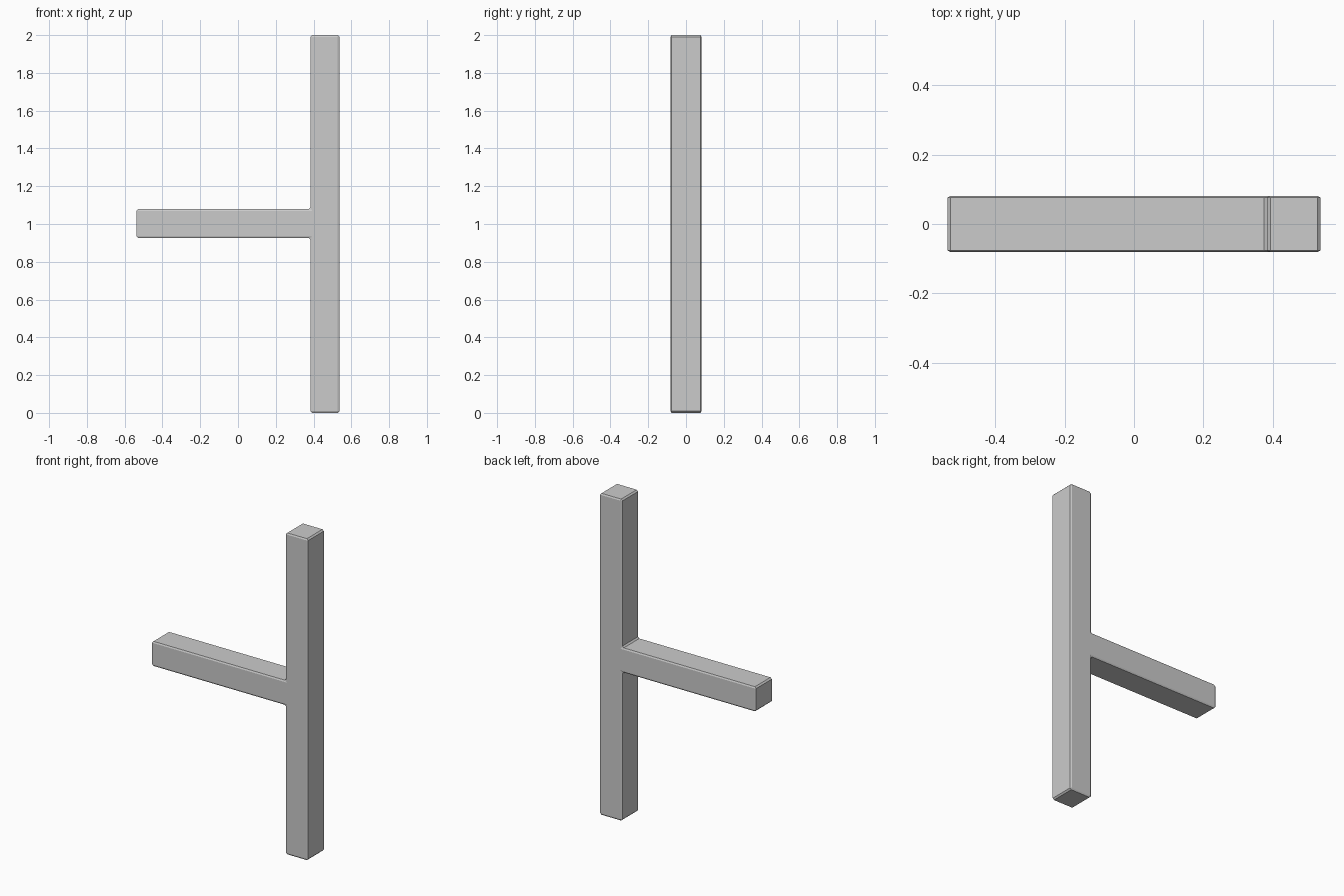
import bpy, bmesh

if "Cube" in bpy.data.objects:
    bpy.data.objects.remove(bpy.data.objects["Cube"])

HALF_X = 0.537      # half of the overall width
POST_X = 0.384      # inner side of the upright
ARM_Z = (0.926, 1.079)
HALF_Y = 0.081
SQUASH = 0.5        # makes the edge bevel narrower along y

# Sideways T outline in the x-z plane
outline = [
    (POST_X, 0), (HALF_X, 0), (HALF_X, 2), (POST_X, 2),
    (POST_X, ARM_Z[1]), (-HALF_X, ARM_Z[1]),
    (-HALF_X, ARM_Z[0]), (POST_X, ARM_Z[0]),
]

# Extrude the outline through the depth
bm = bmesh.new()
depth = HALF_Y / SQUASH
face = bm.faces.new([bm.verts.new((x, -depth, z)) for x, z in outline])
ext = bmesh.ops.extrude_face_region(bm, geom=[face], use_keep_orig=True)
verts = [g for g in ext["geom"] if isinstance(g, bmesh.types.BMVert)]
bmesh.ops.translate(bm, verts=verts, vec=(0, 2 * depth, 0))
bmesh.ops.recalc_face_normals(bm, faces=bm.faces)
mesh = bpy.data.meshes.new("post_with_arm")
bm.to_mesh(mesh)
bm.free()

post = bpy.data.objects.new("post_with_arm", mesh)
bpy.context.collection.objects.link(post)
post.scale.y = SQUASH

# Small chamfer on every edge, including the inner corners
bevel = post.modifiers.new("edge_chamfer", "BEVEL")
bevel.width = 0.009
bevel.segments = 1
bevel.limit_method = "ANGLE"
